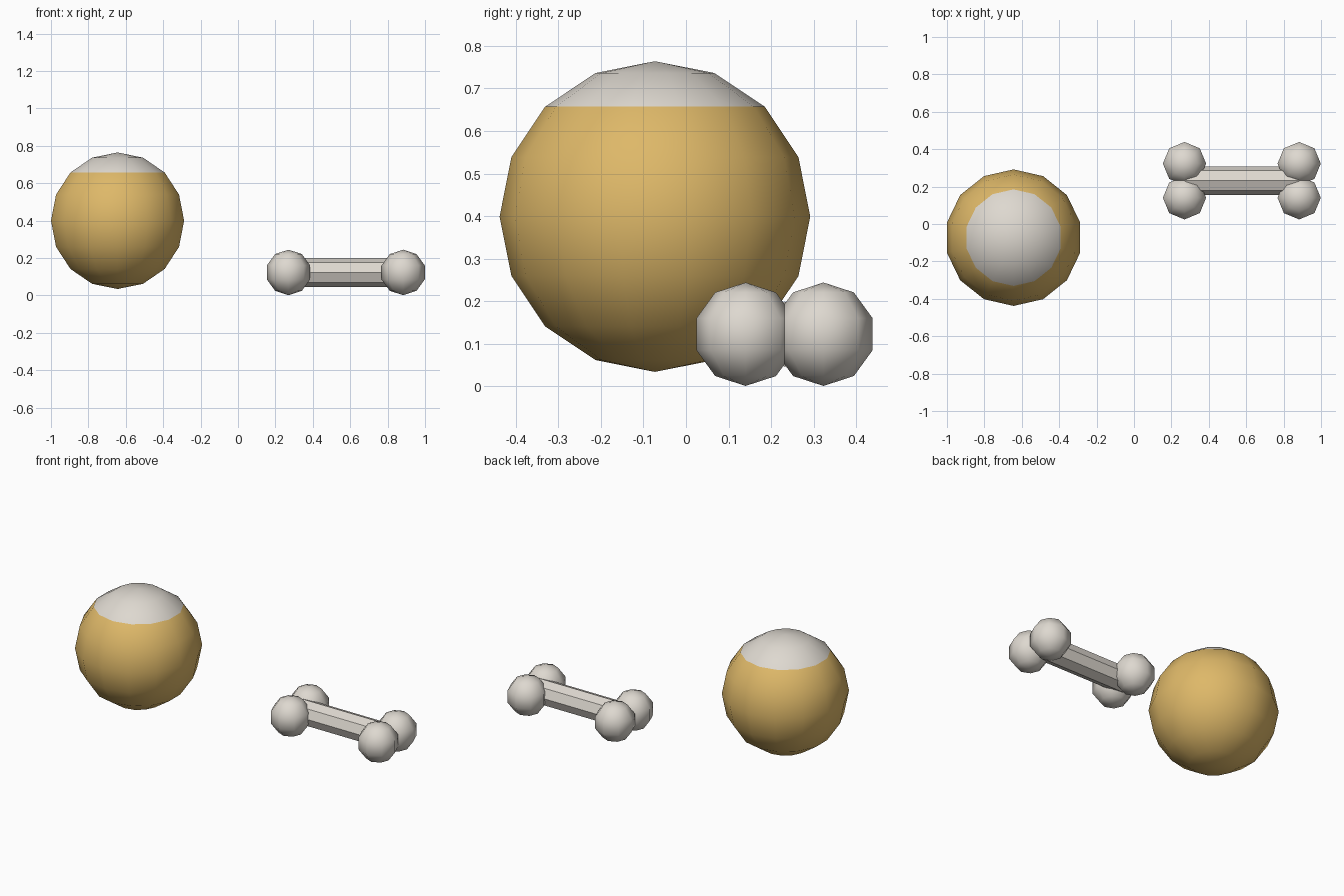
import bpy, bmesh, math
from mathutils import Matrix, Vector

if "Cube" in bpy.data.objects:
    bpy.data.objects.remove(bpy.data.objects["Cube"])

def material(name, rgb):
    m = bpy.data.materials.new(name)
    m.diffuse_color = (*rgb, 1)
    m.use_nodes = True
    m.node_tree.nodes["Principled BSDF"].inputs["Base Color"].default_value = m.diffuse_color
    return m

TAN = material("tan", (0.73, 0.48, 0.14))
BONE = material("bone white", (0.73, 0.69, 0.63))

def finish(name, bm, mats, smooth):
    bmesh.ops.recalc_face_normals(bm, faces=bm.faces)
    for f in bm.faces:
        f.smooth = smooth
    me = bpy.data.meshes.new(name)
    bm.to_mesh(me)
    bm.free()
    for m in mats:
        me.materials.append(m)
    ob = bpy.data.objects.new(name, me)
    bpy.context.collection.objects.link(ob)
    return ob

def sphere(name, centre, radius, segs, rings, mats, cap_z=None):
    # lat/long sphere with a vertex facing +y
    bm = bmesh.new()
    top = bm.verts.new((0, 0, radius))
    bottom = bm.verts.new((0, 0, -radius))
    loops = []
    for i in range(1, rings):
        p = math.pi * i / rings
        loops.append([bm.verts.new((radius * math.sin(p) * math.sin(2 * math.pi * k / segs),
                                    radius * math.sin(p) * math.cos(2 * math.pi * k / segs),
                                    radius * math.cos(p))) for k in range(segs)])
    for k in range(segs):
        n = (k + 1) % segs
        bm.faces.new((top, loops[0][k], loops[0][n]))
        bm.faces.new((bottom, loops[-1][n], loops[-1][k]))
        for a, b in zip(loops, loops[1:]):
            bm.faces.new((a[k], b[k], b[n], a[n]))
    # pale cap above a given height
    if cap_z is not None:
        for f in bm.faces:
            f.material_index = int(f.calc_center_median().z > cap_z)
    bmesh.ops.translate(bm, verts=bm.verts, vec=Vector(centre))
    return finish(name, bm, mats, True)

# ball with pale cap
sphere("ball", (-0.644, -0.073, 0.399), 0.365, 14, 8, [TAN, BONE], 0.258)

# bone knobs
for sx, x in (("left", 0.27), ("right", 0.883)):
    for sy, y in (("front", 0.14), ("back", 0.323)):
        sphere(f"bone_knob_{sx}_{sy}", (x, y, 0.1225), 0.1215, 8, 5, [BONE])

# bone shaft
bm = bmesh.new()
bmesh.ops.create_cone(bm, cap_ends=True, segments=8, radius1=0.0765, radius2=0.0765, depth=0.61)
bmesh.ops.transform(bm, verts=bm.verts,
                    matrix=Matrix.Translation((0.577, 0.232, 0.1225)) @ Matrix.Rotation(math.pi / 2, 4, 'Y'))
finish("bone_shaft", bm, [BONE], False)
